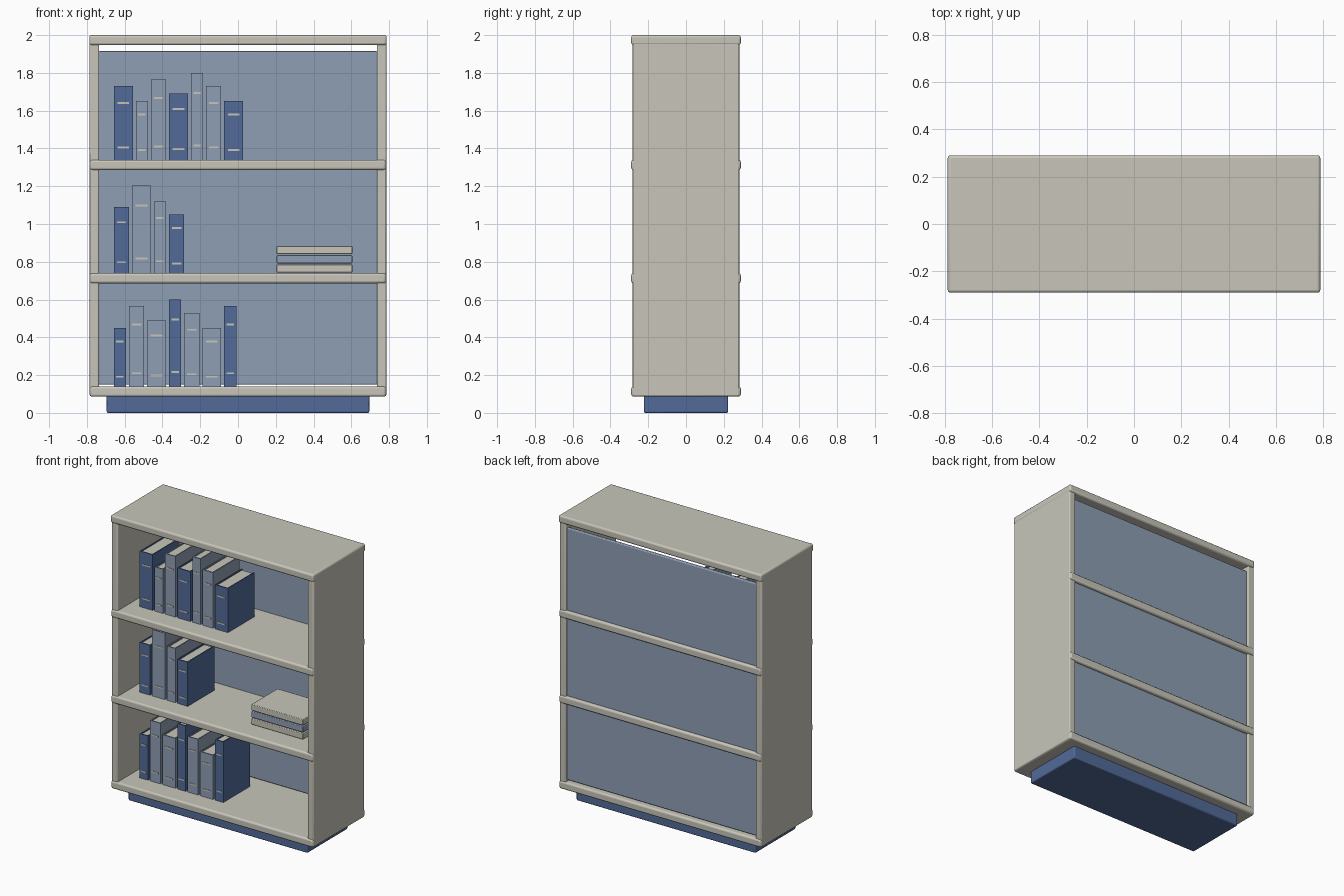
import bpy

if "Cube" in bpy.data.objects:
    bpy.data.objects.remove(bpy.data.objects["Cube"])


def material(name, rgb):
    m = bpy.data.materials.new(name)
    m.diffuse_color = (*rgb, 1)
    m.use_nodes = True
    m.node_tree.nodes["Principled BSDF"].inputs["Base Color"].default_value = m.diffuse_color
    return m


CREAM = material("cream", (0.58, 0.565, 0.49))
NAVY = material("deep blue", (0.084, 0.147, 0.319))
SLATE = material("slate blue", (0.275, 0.347, 0.462))


def box(name, x, y, z, mat, bevel=0.0, segments=3):
    """Box spanning the (min, max) ranges x, y, z, with optional rounded edges."""
    bpy.ops.mesh.primitive_cube_add(
        size=1, location=[(r[0] + r[1]) / 2 for r in (x, y, z)])
    ob = bpy.context.object
    ob.name = name
    ob.scale = [r[1] - r[0] for r in (x, y, z)]
    bpy.ops.object.transform_apply(location=False, rotation=False, scale=True)
    ob.data.materials.append(mat)
    if bevel:
        mod = ob.modifiers.new("rounded edges", "BEVEL")
        mod.width, mod.segments = bevel, segments
        bpy.ops.object.shade_smooth_by_angle()
    return ob


# Plinth
box("plinth", (-0.695, 0.695), (-0.223, 0.223), (0, 0.1), NAVY, 0.008)

# Side panels
for side, x in (("left", (-0.785, -0.735)), ("right", (0.735, 0.785))):
    box(side + "_side_panel", x, (-0.282, 0.282), (0.088, 1.975), CREAM, 0.008)

# Shelves and top board
SHELF_TOPS = (0.14, 0.74, 1.34)
for i, z in enumerate(SHELF_TOPS):
    box(f"shelf_{i + 1}", (-0.783, 0.783), (-0.29, 0.29), (z - 0.054, z), CREAM, 0.012)
box("top_board", (-0.787, 0.787), (-0.29, 0.29), (1.947, 2.0), CREAM, 0.012)

# Back panel
box("back_panel", (-0.737, 0.737), (0.245, 0.268), (0.15, 1.915), SLATE, 0.006)


def book(name, x0, width, z0, height, cover):
    """Upright book: two boards, a spine, a page block and two spine bands."""
    x1, z1, front, back, t = x0 + width, z0 + height, -0.15, 0.145, 0.008
    box(name + "_spine", (x0, x1), (front, front + t), (z0, z1), cover)
    box(name + "_left_board", (x0, x0 + t), (front + t, back), (z0, z1), cover)
    box(name + "_right_board", (x1 - t, x1), (front + t, back), (z0, z1), cover)
    box(name + "_pages", (x0 + t, x1 - t), (front + t, back - 0.008),
        (z0 + 0.004, z1 - 0.006), CREAM)
    for part, f in (("lower", 0.165), ("upper", 0.77)):
        z = z0 + f * height
        box(f"{name}_{part}_band", (x0 + 0.19 * width, x1 - 0.19 * width),
            (front - 0.003, front + 0.002), (z - 0.005, z + 0.005), CREAM)


# Rows of books: (width, height, cover) from left to right
ROWS = (
    ((0.064, 0.31, NAVY), (0.08, 0.425, SLATE), (0.1, 0.35, SLATE), (0.064, 0.46, NAVY),
     (0.08, 0.39, SLATE), (0.1, 0.31, SLATE), (0.064, 0.425, NAVY)),
    ((0.08, 0.35, NAVY), (0.1, 0.465, SLATE), (0.064, 0.38, SLATE), (0.08, 0.31, NAVY)),
    ((0.1, 0.39, NAVY), (0.064, 0.31, SLATE), (0.08, 0.425, SLATE), (0.1, 0.35, NAVY),
     (0.064, 0.46, SLATE), (0.08, 0.39, SLATE), (0.1, 0.31, NAVY)),
)
for r, (z, row) in enumerate(zip(SHELF_TOPS, ROWS)):
    x = -0.657
    for i, (width, height, cover) in enumerate(row):
        book(f"book_{r + 1}_{i + 1}", x, width, z, height, cover)
        x += width + 0.016

# Stack of lying books
for i, mat in enumerate((CREAM, SLATE, CREAM)):
    z = 0.743 + i * 0.049
    box(f"stacked_book_{i + 1}", (0.205, 0.605), (-0.145, 0.145), (z, z + 0.043), mat, 0.004, 2)
